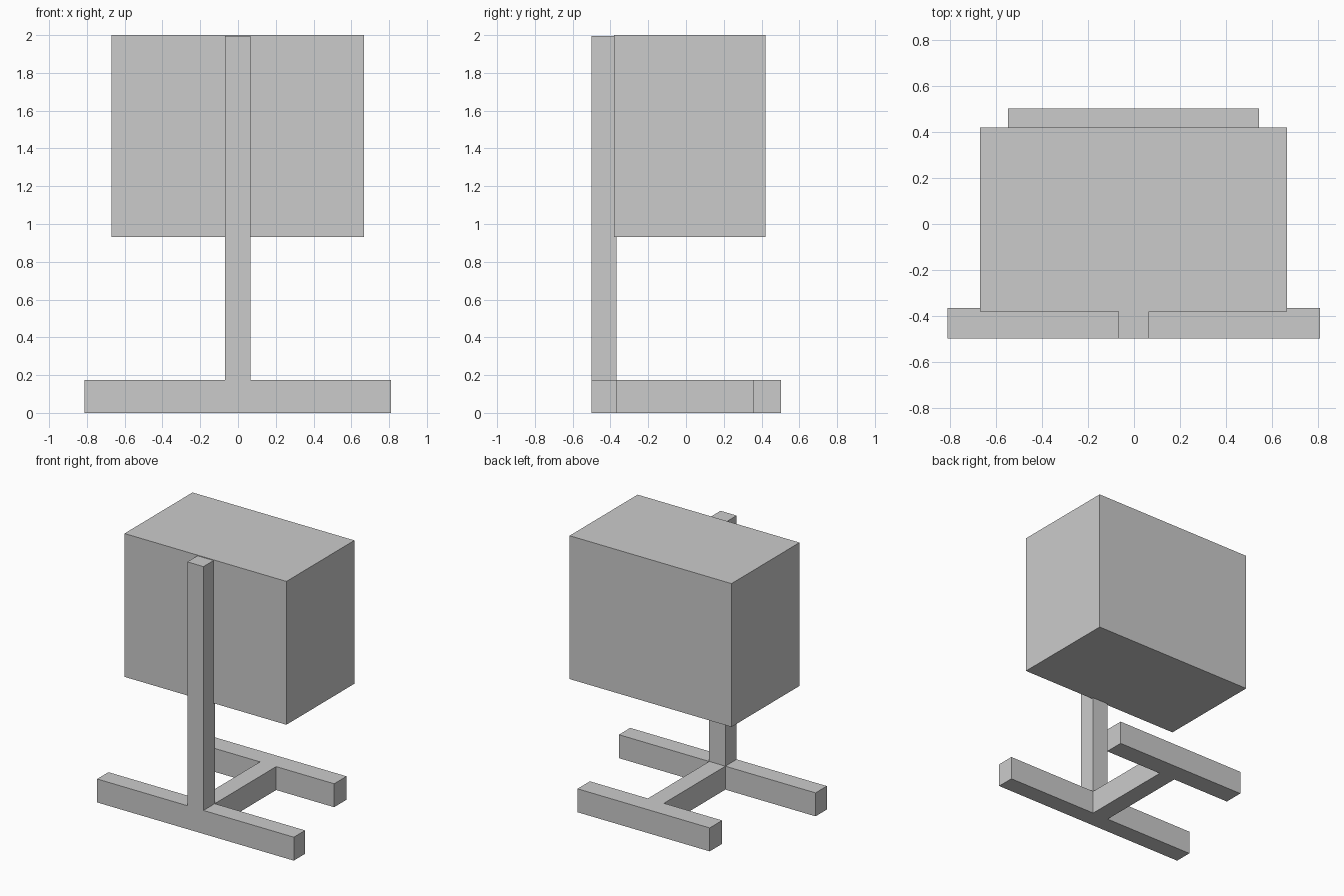
import bpy
import bmesh
from mathutils import Vector

if "Cube" in bpy.data.objects:
    bpy.data.objects.remove(bpy.data.objects["Cube"])


def make_object(name, bm):
    bmesh.ops.recalc_face_normals(bm, faces=bm.faces)
    mesh = bpy.data.meshes.new(name)
    bm.to_mesh(mesh)
    bm.free()
    obj = bpy.data.objects.new(name, mesh)
    bpy.context.collection.objects.link(obj)
    return obj


def raise_faces(bm, faces, height):
    """Extrude faces upward and return the new top faces."""
    geom = bmesh.ops.extrude_face_region(bm, geom=faces)["geom"]
    verts = [g for g in geom if isinstance(g, bmesh.types.BMVert)]
    bmesh.ops.translate(bm, verts=verts, vec=(0, 0, height))
    return [g for g in geom if isinstance(g, bmesh.types.BMFace)]


# Stand: floor plan of front bar, spine and back bar, with the post rising from the front
BAR_H, POST_TOP = 0.175, 1.995
XL, XR = -0.068, 0.065
plan = [
    (-0.813, XL, -0.5, -0.367), (XL, XR, -0.5, -0.367), (XR, 0.811, -0.5, -0.367),
    (XL, XR, -0.367, 0.357),
    (-0.548, XL, 0.357, 0.503), (XL, XR, 0.357, 0.503), (XR, 0.544, 0.357, 0.503),
]
bm = bmesh.new()
for x0, x1, y0, y1 in plan:
    bm.faces.new([bm.verts.new((x, y, 0)) for x, y in
                  ((x0, y0), (x1, y0), (x1, y1), (x0, y1))])
bmesh.ops.remove_doubles(bm, verts=bm.verts, dist=0.0005)
tops = raise_faces(bm, bm.faces[:], BAR_H)
post_spot = Vector(((XL + XR) / 2, -0.4335, BAR_H))
post_face = min(tops, key=lambda f: (f.calc_center_median() - post_spot).length)
raise_faces(bm, [post_face], POST_TOP - BAR_H)
make_object("stand", bm)

# Box: large body hung on the back of the post
bm = bmesh.new()
bmesh.ops.create_cube(bm, size=1)
bmesh.ops.scale(bm, verts=bm.verts, vec=(1.337, 0.802, 1.07))
bmesh.ops.translate(bm, verts=bm.verts, vec=(-0.002, 0.02, 1.465))
make_object("hanging_box", bm)
